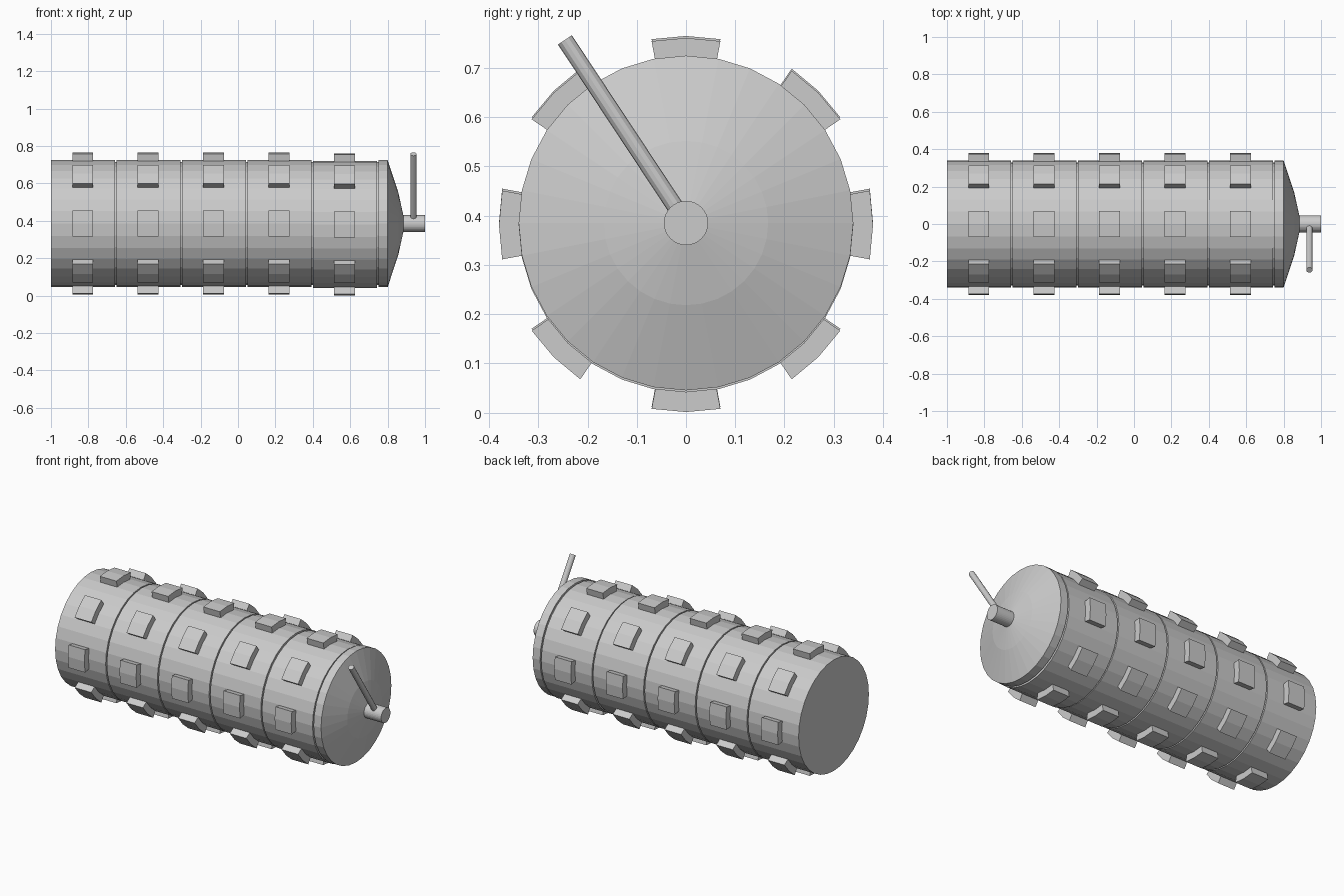
import bpy, bmesh, math
from mathutils import Vector

if "Cube" in bpy.data.objects:
    bpy.data.objects.remove(bpy.data.objects["Cube"])

CZ = 0.385      # height of the drum axis
R = 0.34        # drum radius
LUG_R = 0.38    # outer radius of the raised blocks


def finish(name, bm):
    bmesh.ops.recalc_face_normals(bm, faces=bm.faces)
    mesh = bpy.data.meshes.new(name)
    bm.to_mesh(mesh)
    bm.free()
    obj = bpy.data.objects.new(name, mesh)
    bpy.context.collection.objects.link(obj)
    return obj


def lathe_x(name, profile, cz=CZ, sides=32):
    """Closed solid turned about the x axis from (x, radius) pairs."""
    bm = bmesh.new()
    rings = []
    for x, r in profile:
        rings.append([bm.verts.new((x, r * math.cos(2 * math.pi * i / sides),
                                    cz + r * math.sin(2 * math.pi * i / sides)))
                      for i in range(sides)])
    for a, b in zip(rings, rings[1:]):
        for i in range(sides):
            j = (i + 1) % sides
            bm.faces.new((a[i], a[j], b[j], b[i]))
    bm.faces.new(rings[0])
    bm.faces.new(rings[-1])
    return finish(name, bm)


def lugs(name, x, cz, half_w=0.056, half_a=math.radians(10.6)):
    """Eight curved blocks spaced around one ring."""
    bm = bmesh.new()
    for k in range(8):
        a = k * math.pi / 4
        section = [(LUG_R, -half_a), (LUG_R, 0), (LUG_R, half_a),
                   (R - 0.015, half_a), (R - 0.015, -half_a)]
        ends = [[bm.verts.new((x + s * half_w, r * math.cos(a + t),
                               cz + r * math.sin(a + t))) for r, t in section]
                for s in (-1, 1)]
        for end in ends:
            bm.faces.new(end)
        for i in range(5):
            j = (i + 1) % 5
            bm.faces.new((ends[0][i], ends[0][j], ends[1][j], ends[1][i]))
    return finish(name, bm)


# Five drum rings with their raised blocks; the last one sits slightly lower
for n in range(5):
    x0 = -1 + 0.35 * n
    cz = CZ - 0.004 if n == 4 else CZ
    lathe_x(f"drum_ring_{n + 1}", [(x0, R), (x0 + 0.342, R)], cz)
    lugs(f"ring_lugs_{n + 1}", x0 + 0.17, cz)

# Inner core seen in the grooves
lathe_x("inner_core", [(-0.9, 0.329), (0.78, 0.329)])

# Domed end cap
lathe_x("end_cap", [(0.75, R), (0.80, R), (0.857, 0.167), (0.884, 0.045)])

# Axle stub
lathe_x("axle_stub", [(0.87, 0.045), (1.0, 0.045)])

# Slanted lever rod
start, end = Vector((0.938, 0, CZ)), Vector((0.938, -0.246, 0.757))
bm = bmesh.new()
bmesh.ops.create_cone(bm, cap_ends=True, segments=12, radius1=0.017,
                      radius2=0.017, depth=(end - start).length)
lever = finish("lever_rod", bm)
lever.location = (start + end) / 2
lever.rotation_euler = (end - start).to_track_quat('Z', 'Y').to_euler()
